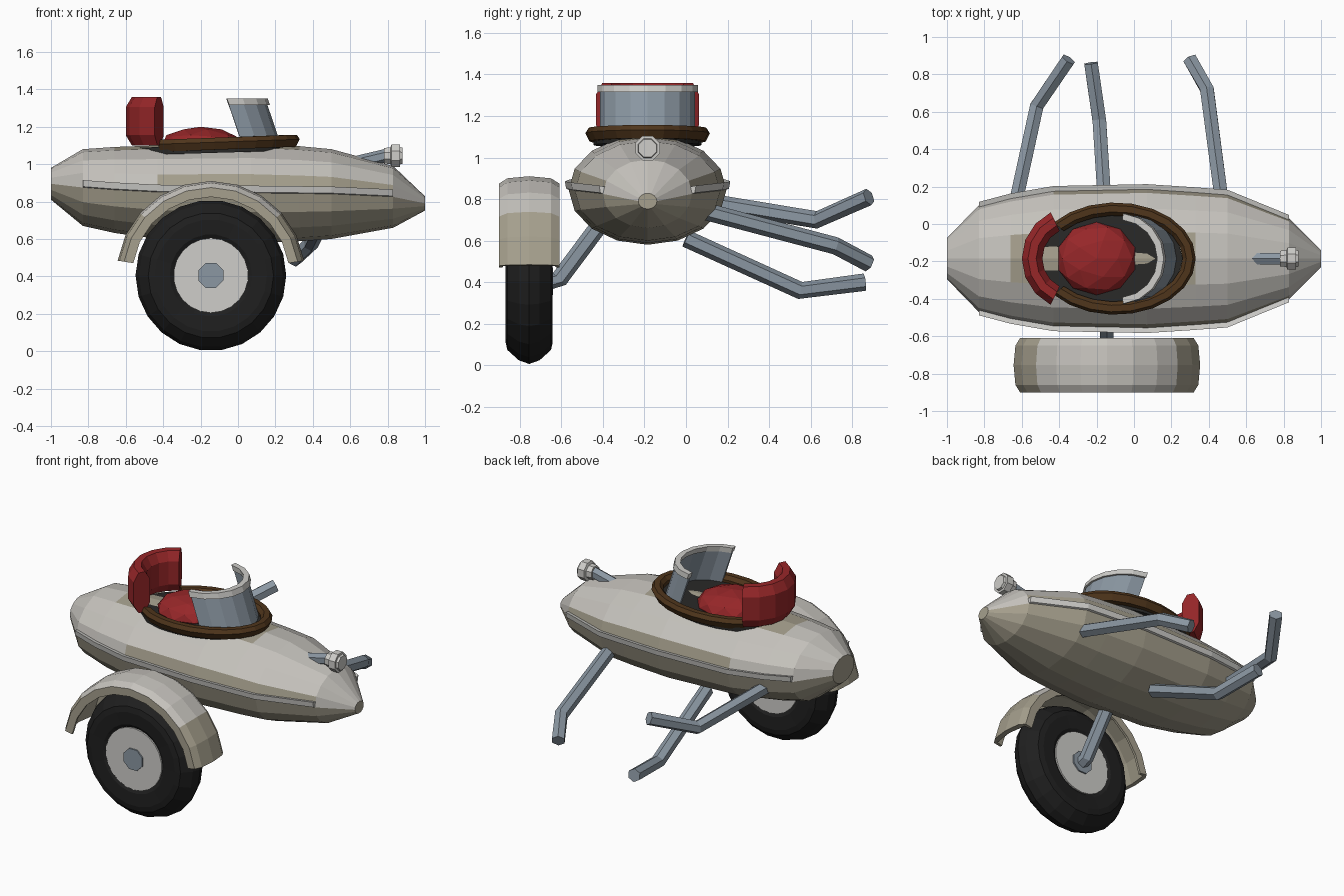
import bpy, bmesh
from math import sin, cos, pi, radians, sqrt
from mathutils import Vector, Matrix

cube = bpy.data.objects.get("Cube")
if cube:
    bpy.data.objects.remove(cube, do_unlink=True)


def material(name, srgb):
    col = [(c / 255) ** 2.2 for c in srgb] + [1]
    m = bpy.data.materials.new(name)
    m.use_nodes = True
    m.diffuse_color = col
    m.node_tree.nodes["Principled BSDF"].inputs["Base Color"].default_value = col
    return m


LIGHT = material("light grey paint", (196, 193, 187))
BEIGE = material("beige paint", (164, 158, 140))
CHROME = material("pale trim", (205, 204, 200))
STEEL = material("blue grey steel", (138, 150, 161))
RED = material("red leather", (150, 43, 45))
BROWN = material("brown leather", (80, 56, 33))
BLACK = material("black rubber", (36, 36, 36))
DARK = material("dark interior", (45, 45, 44))

MID_Y = -0.185   # centre line of the hull


def finish(name, bm, mats, rule=None):
    bmesh.ops.recalc_face_normals(bm, faces=bm.faces)
    if rule:
        for f in bm.faces:
            f.material_index = rule(f.calc_center_median(), f.normal)
    me = bpy.data.meshes.new(name)
    bm.to_mesh(me)
    bm.free()
    for m in mats:
        me.materials.append(m)
    ob = bpy.data.objects.new(name, me)
    bpy.context.collection.objects.link(ob)
    return ob


def loft(name, rings, mats, wrap=False, rule=None):
    """Skin closed cross-sections; cap the ends unless the rings wrap round."""
    bm = bmesh.new()
    rows = [[bm.verts.new(p) for p in ring] for ring in rings]
    n = len(rows[0])
    pairs = list(zip(rows, rows[1:])) + ([(rows[-1], rows[0])] if wrap else [])
    for a, b in pairs:
        for i in range(n):
            j = (i + 1) % n
            bm.faces.new((a[i], a[j], b[j], b[i]))
    if not wrap:
        bm.faces.new(rows[0])
        bm.faces.new(rows[-1])
    return finish(name, bm, mats, rule)


def tube(name, path, radii, mat, sides=6):
    """Polygonal tube along a path, mitred at bends."""
    pts = [Vector(p) for p in path]
    if not isinstance(radii, list):
        radii = [radii] * len(pts)
    rings = []
    for k, p in enumerate(pts):
        d = (pts[min(k + 1, len(pts) - 1)] - pts[max(k - 1, 0)]).normalized()
        u = d.cross(Vector((0, 0, 1))).normalized()
        v = u.cross(d)
        angles = [2 * pi * (i + 0.5) / sides for i in range(sides)]
        rings.append([p + (u * cos(a) + v * sin(a)) * radii[k] for a in angles])
    return loft(name, rings, [mat])


def around_wheel(name, profile, start, end, steps, mats, wrap=False, rule=None):
    """Sweep a (radius, y offset) profile about the wheel axle."""
    rings = []
    for k in range(steps if wrap else steps + 1):
        a = radians(start + (end - start) * k / steps)
        rings.append([WHEEL + Vector((r * cos(a), y, r * sin(a))) for r, y in profile])
    return loft(name, rings, mats, wrap, rule)


# Hull: x, centre z, half width, half height
STATIONS = [(-1, 0.895, 0.11, 0.085), (-0.83, 0.875, 0.285, 0.205),
            (-0.66, 0.862, 0.33, 0.23), (-0.43, 0.85, 0.37, 0.25),
            (0.07, 0.845, 0.38, 0.265), (0.33, 0.842, 0.363, 0.254),
            (0.5, 0.84, 0.35, 0.24), (0.83, 0.825, 0.215, 0.165),
            (1, 0.79, 0.045, 0.038)]


def hull_paint(c, n):
    if abs(n.x) > 0.95 or n.z < 0:
        return 1
    near_cockpit = -0.66 < c.x < 0.33 and abs(c.y - MID_Y) < 0.1
    low_band = -0.43 < c.x < 0.83 and n.z < 0.4
    return 1 if near_cockpit or low_band else 0


loft("hull", [[(x, MID_Y + w * cos(i * pi / 8), z + h * sin(i * pi / 8))
               for i in range(16)] for x, z, w, h in STATIONS],
     [LIGHT, BEIGE], rule=hull_paint)

# Trim strips along both flanks
for side, label in ((1, "rear"), (-1, "front")):
    loft(label + "_trim_strip",
         [[(x, MID_Y + side * (w + dy), z + dz) for dy, dz in
           ((-0.03, -0.01), (0.012, 0.005), (0.018, 0.04), (-0.03, 0.03))]
          for x, z, w, h in STATIONS[1:-1]], [CHROME])

# Cockpit floor
loft("cockpit_floor",
     [[(-0.14 + 0.4 * cos(a), MID_Y + 0.26 * sin(a), z + 0.012 * cos(a))
       for a in [2 * pi * i / 20 for i in range(20)]] for z in (1.06, 1.1)], [DARK])

# Padded cockpit rim, open behind the seat
rim = []
for k in range(19):
    a = radians(-140 + 280 * k / 18)
    rim.append([(-0.1 + (0.38 + o) * cos(a), MID_Y + (0.25 + o) * sin(a),
                 1.108 + 0.015 * cos(a) + dz)
                for o, dz in ((-0.015, -0.03), (0.03, -0.03), (0.05, 0.01),
                              (0.035, 0.034), (0, 0.034), (-0.02, 0.01))])
loft("cockpit_rim", rim, [BROWN])

# Seat cushion
bm = bmesh.new()
bmesh.ops.create_icosphere(bm, subdivisions=2, radius=1, matrix=Matrix.Translation(
    (-0.2, MID_Y, 1.105)) @ Matrix.Diagonal((0.215, 0.195, 0.095, 1)))
finish("seat_cushion", bm, [RED])

# Curved seat back with an octagonal section
back = []
for k in range(7):
    a = radians(180 - 64 + 128 * k / 6)
    section = []
    for o, z in ((0.022, 0.13), (0.055, 0.075), (0.055, -0.075), (0.022, -0.13),
                 (-0.022, -0.13), (-0.055, -0.075), (-0.055, 0.075), (-0.022, 0.13)):
        section.append((-0.325 + (0.22 + o) * cos(a), MID_Y + (0.22 + o) * sin(a), 1.23 + z))
    back.append(section)
loft("seat_back", back, [RED])


# Windshield leaning towards the seat, with a trim along its top
def shield(name, inner, outer, low, high, mat):
    rings = []
    for k in range(9):
        a = radians(-84 + 21 * k)
        rings.append([(0.39 - 0.34 * z + r * cos(a), MID_Y + r * sin(a), z - 0.0)
                      for r, z in ((inner, low), (outer, low), (outer, high), (inner, high))])
    shift = 0.015
    return loft(name, [[(x - shift, y, z) for x, y, z in r] for r in rings], [mat])


shield("windshield", 0.215, 0.23, 1.1, 1.32, STEEL)
shield("windshield_trim", 0.208, 0.243, 1.315, 1.35, CHROME)

# Headlight
tube("headlight_arm", [(0.62, MID_Y, 1.005), (0.81, MID_Y, 1.05)], 0.036, STEEL)
tube("headlight", [(x, MID_Y, 1.045) for x in (0.78, 0.815, 0.82, 0.865, 0.866, 0.88)],
     [0.045, 0.048, 0.064, 0.064, 0.05, 0.046], CHROME, 8)

# Wheel
WHEEL = Vector((-0.145, -0.755, 0.405))
around_wheel("tyre", [(0.19, -0.09), (0.22, -0.108), (0.3, -0.113), (0.335, -0.105),
                      (0.385, -0.05), (0.403, 0), (0.385, 0.05), (0.335, 0.105),
                      (0.3, 0.113), (0.22, 0.108), (0.19, 0.09)],
             0, 360, 22, [BLACK], wrap=True)


def axle_disc(name, radius, half, mat, sides):
    tube(name, [WHEEL + Vector((0, y, 0)) for y in (-half, half)], radius, mat, sides)


axle_disc("wheel_hub", 0.2, 0.106, CHROME, 22)
axle_disc("axle_cap", 0.072, 0.115, STEEL, 8)

# Mudguard shell
around_wheel("mudguard", [(0.42, -0.145), (0.47, -0.145), (0.495, -0.105), (0.505, 0),
                          (0.495, 0.105), (0.47, 0.145), (0.42, 0.145), (0.42, 0.13),
                          (0.46, 0.125), (0.475, 0), (0.46, -0.125), (0.42, -0.13)],
             9, 171, 10, [LIGHT, BEIGE],
             rule=lambda c, n: 0 if c.z > 0.72 and n.z > 0.2 else 1)

# Wheel strut and the three mounting struts
STRUTS = {
    "wheel_strut": [(-0.145, -0.66, 0.405), (-0.145, -0.61, 0.415), (-0.145, -0.39, 0.71)],
    "left_mount": [(0.48, 0.04, 0.755), (0.39, 0.72, 0.575), (0.3, 0.88, 0.49)],
    "middle_mount": [(-0.15, 0.0, 0.61), (-0.185, 0.55, 0.36), (-0.23, 0.86, 0.4)],
    "right_mount": [(-0.64, 0.08, 0.79), (-0.52, 0.63, 0.7), (-0.35, 0.88, 0.81)],
}
for name, path in STRUTS.items():
    tube(name, path, 0.042, STEEL)
